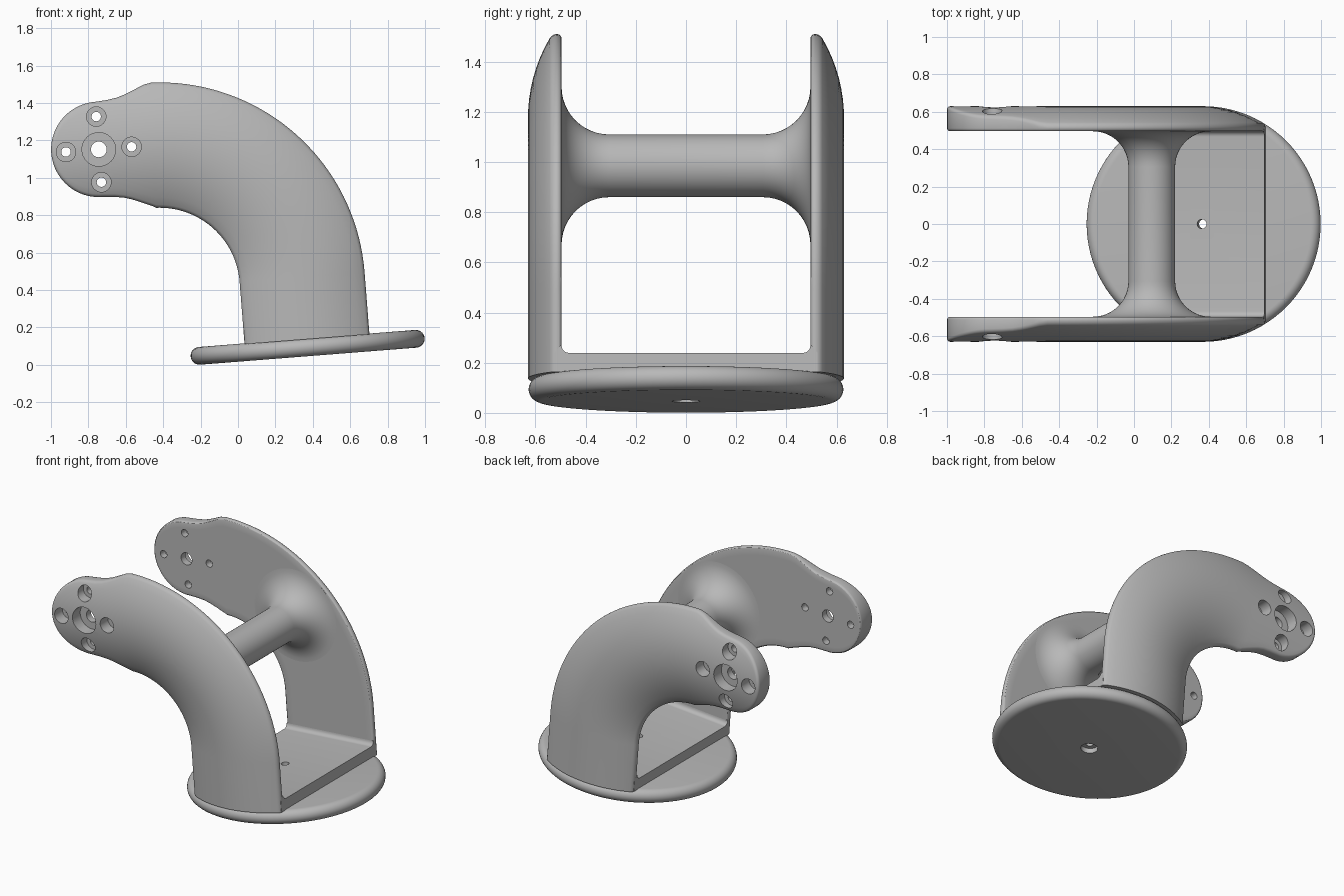
import bpy, bmesh
from math import sin, cos, pi, sqrt, radians
from mathutils import Vector, Matrix

old = bpy.data.objects.get("Cube")
if old:
    bpy.data.objects.remove(old, do_unlink=True)

grey = bpy.data.materials.new("plain grey")
grey.use_nodes = True
COLOR = (0.48, 0.48, 0.48, 1)
grey.diffuse_color = COLOR
grey.node_tree.nodes["Principled BSDF"].inputs["Base Color"].default_value = COLOR

# Main dimensions
TILT = radians(4.5)
BEND_X, BEND_Z, BEND_R = -0.42, 0.41, 0.765    # centre line of the bend
STRAIGHT = 0.33
BEND_END = STRAIGHT + BEND_R * pi / 2
PAD_T, PAD_R = BEND_END + 0.265, 0.255
HALF, TUBE_R, INNER_Y, ROUND = 0.335, 0.63, 0.496, 0.016
DISC_T, DISC_FLAT = 0.095, 0.58


def loft(name, rings, wrap=False, caps=False):
    """Join closed loops of points into a skin."""
    bm = bmesh.new()
    loops = [[bm.verts.new(p) for p in ring] for ring in rings]
    pairs = list(zip(loops, loops[1:])) + ([(loops[-1], loops[0])] if wrap else [])
    for a, b in pairs:
        for i in range(len(a)):
            j = (i + 1) % len(a)
            bm.faces.new((a[i], a[j], b[j], b[i]))
    if caps:
        bm.faces.new(loops[0])
        bm.faces.new(loops[-1])
    bmesh.ops.remove_doubles(bm, verts=bm.verts, dist=1e-5)
    bmesh.ops.recalc_face_normals(bm, faces=bm.faces)
    mesh = bpy.data.meshes.new(name)
    bm.to_mesh(mesh)
    bm.free()
    mesh.materials.append(grey)
    obj = bpy.data.objects.new(name, mesh)
    bpy.context.collection.objects.link(obj)
    return obj


def lathe(name, profile, matrix, sides=64, wrap=False, caps=True):
    """Turn (radius, height) points about the local z axis."""
    rings = [[matrix @ Vector((r * cos(2 * pi * k / sides), r * sin(2 * pi * k / sides), h))
              for k in range(sides)] for r, h in profile]
    return loft(name, rings, wrap, caps)


def activate(obj):
    bpy.ops.object.select_all(action='DESELECT')
    obj.select_set(True)
    bpy.context.view_layer.objects.active = obj


def cut(obj, cutter):
    mod = obj.modifiers.new("hole", 'BOOLEAN')
    mod.operation, mod.solver, mod.object = 'DIFFERENCE', 'EXACT', cutter
    cutter.hide_render = True
    activate(obj)
    bpy.ops.object.modifier_apply(modifier=mod.name)
    bpy.data.objects.remove(cutter, do_unlink=True)


def smooth(obj):
    activate(obj)
    bpy.ops.object.shade_smooth_by_angle(angle=radians(30))


def on_path(t, s, y):
    """Point at distance t along the bent centre line, s outwards from it."""
    a = TILT + min(max((t - STRAIGHT) / BEND_R, 0), pi / 2)
    extra = min(t - STRAIGHT, 0) + max(t - BEND_END, 0)
    r = BEND_R + s
    return Vector((BEND_X + r * cos(a) - extra * sin(a), y,
                   BEND_Z + r * sin(a) + extra * cos(a)))


def outline(d):
    """(distance, half width) along the arm, inset by d."""
    pts = [(-0.004, HALF - d), (STRAIGHT, HALF - d)]
    n = 36
    last = BEND_END - 0.03
    pts += [(STRAIGHT + (last - STRAIGHT) * i / n, HALF - d) for i in range(1, n + 1)]
    pts += [(BEND_END + e, w - d) for e, w in
            ((0.0, 0.326), (0.035, 0.311), (0.07, 0.296), (0.11, 0.28),
             (0.15, 0.268), (0.2, 0.26))]
    r = PAD_R - d
    pts += [(PAD_T + r * sin(a), r * cos(a)) for a in (pi / 2 * i / 20 for i in range(21))]
    return pts


def outer_y(s):
    return sqrt(TUBE_R ** 2 - s ** 2)


def arm(name, side):
    steps = [radians(a) for a in (0, 30, 60, 90)]
    inset = [ROUND * (1 - sin(a)) for a in steps]
    lift = [ROUND * (1 - cos(a)) for a in steps]
    edges = [outline(d) for d in inset]
    rings = []
    for i in range(len(edges[0])):
        ring = []
        t, w = edges[0][i]
        ring += [(t, w * u / 8, INNER_Y) for u in range(-7, 8)]
        rim = [(e[i][0], e[i][1], INNER_Y + l) for e, l in zip(edges, lift)]
        rim += [(e[i][0], e[i][1], outer_y(e[i][1]) - l)
                for e, l in reversed(list(zip(edges, lift)))]
        ring += rim
        ring += [(t, w * u / 8, outer_y(w * u / 8)) for u in range(7, -8, -1)]
        ring += [(a, -b, c) for a, b, c in reversed(rim)]
        rings.append([on_path(a, b, side * c) for a, b, c in ring])
    obj = loft(name, rings)
    bm = bmesh.new()
    bm.from_mesh(obj.data)
    bmesh.ops.holes_fill(bm, edges=[e for e in bm.edges if e.is_boundary])
    bmesh.ops.recalc_face_normals(bm, faces=bm.faces)
    bm.to_mesh(obj.data)
    bm.free()
    # Stepped screw holes: one in the middle and four around it
    holes = [(0, 0, 0.09, 0.042)]
    holes += [(0.176 * cos(k * pi / 2), 0.176 * sin(k * pi / 2), 0.052, 0.025) for k in range(4)]
    turn = Matrix.Rotation(-side * pi / 2, 4, 'X')
    for dt, ds, big, small in holes:
        place = Matrix.Translation(on_path(PAD_T + dt, ds, 0)) @ turn
        profile = [(small, 0.4), (small, 0.545), (big, 0.545), (big, 0.7)]
        cut(obj, lathe("hole_cutter", profile, place, 32))
    smooth(obj)


arm("left_side_arm", 1)
arm("right_side_arm", -1)

# Round tilted base with a countersunk hole
base_frame = Matrix.Translation(on_path(0, 0, 0)) @ Matrix.Rotation(-TILT, 4, 'Y')
rim_r = DISC_T / 2
profile = [(0.025, 0)]
profile += [(DISC_FLAT + rim_r * sin(a), -rim_r + rim_r * cos(a))
            for a in (pi * i / 14 for i in range(15))]
profile += [(0.055, -DISC_T), (0.055, -0.06), (0.025, -0.06)]
smooth(lathe("base_disc", profile, base_frame, 96, wrap=True, caps=False))

# Floor plate with small fillets where it meets the arms
TOP, FILLET = 0.072, 0.03
half = [(0.525, -0.004), (0.525, TOP), (INNER_Y + 0.004, TOP + FILLET)]
half += [(INNER_Y - FILLET + FILLET * cos(a), TOP + FILLET - FILLET * sin(a))
         for a in (pi / 2 * i / 6 for i in range(7))]
section = half + [(-y, z) for y, z in reversed(half)]
plate = loft("floor_plate", [[base_frame @ Vector((x, y, z)) for y, z in section]
                             for x in (-HALF, HALF)], caps=True)
cut(plate, lathe("hole_cutter", [(0.025, -0.1), (0.025, 0.2)], base_frame, 32))
smooth(plate)

# Cross bar flaring into both arms
BAR_R, FLARE = 0.125, 0.19
flare = [(BAR_R + FLARE * (1 - cos(a)), INNER_Y - FLARE + FLARE * sin(a))
         for a in (pi / 2 * i / 12 for i in range(13))]
flare.append((BAR_R + FLARE, INNER_Y + 0.006))
profile = [(r, -h) for r, h in reversed(flare)] + flare
bar_frame = Matrix.Translation((0.095, 0, 0.985)) @ Matrix.Rotation(pi / 2, 4, 'X')
smooth(lathe("cross_bar", profile, bar_frame))
